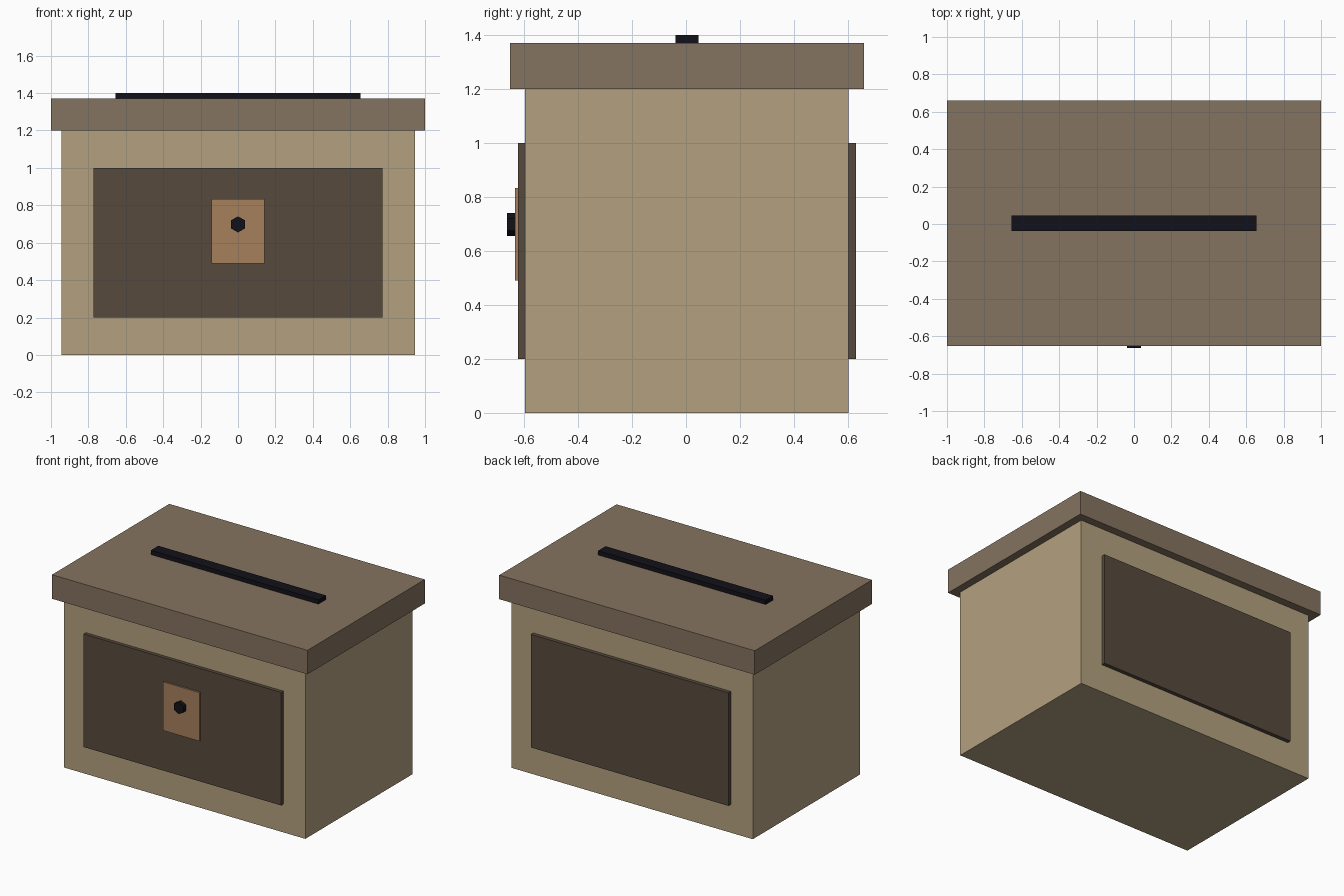
import bpy, math

if "Cube" in bpy.data.objects:
    bpy.data.objects.remove(bpy.data.objects["Cube"])


def material(name, r, g, b):
    m = bpy.data.materials.new(name)
    m.diffuse_color = [(c / 255) ** 2.2 for c in (r, g, b)] + [1]
    m.use_nodes = True
    m.node_tree.nodes["Principled BSDF"].inputs["Base Color"].default_value = m.diffuse_color
    return m


def box(name, lo, hi, mat):
    bpy.ops.mesh.primitive_cube_add(size=1, location=[(a + b) / 2 for a, b in zip(lo, hi)])
    ob = bpy.context.object
    ob.name = name
    ob.scale = [b - a for a, b in zip(lo, hi)]
    bpy.ops.object.transform_apply(location=False, rotation=False, scale=True)
    ob.data.materials.append(mat)
    return ob


tan = material("tan_wood", 178, 160, 127)
brown = material("brown_wood", 132, 115, 96)
dark = material("dark_panel", 88, 75, 63)
copper = material("copper", 165, 127, 93)
black = material("black_metal", 24, 24, 31)

# Body and overhanging lid
box("body", (-0.945, -0.597, 0), (0.945, 0.603, 1.2), tan)
box("lid", (-1, -0.652, 1.2), (1, 0.66, 1.37), brown)

# Raised slot strip on the lid
box("slot", (-0.656, -0.038, 1.35), (0.656, 0.046, 1.4), black)

# Front and back panels
for name, y0, y1 in (("front_panel", -0.622, -0.58), ("back_panel", 0.586, 0.63)):
    box(name, (-0.773, y0, 0.2), (0.773, y1, 1.0), dark)

# Lock plate with six-sided knob
box("lock_plate", (-0.142, -0.634, 0.49), (0.142, -0.61, 0.834), copper)
bpy.ops.mesh.primitive_cylinder_add(vertices=6, radius=0.043, depth=0.05,
                                    location=(0, -0.638, 0.698),
                                    rotation=(math.pi / 2, 0, 0))
knob = bpy.context.object
knob.name = "lock_knob"
knob.data.materials.append(black)
